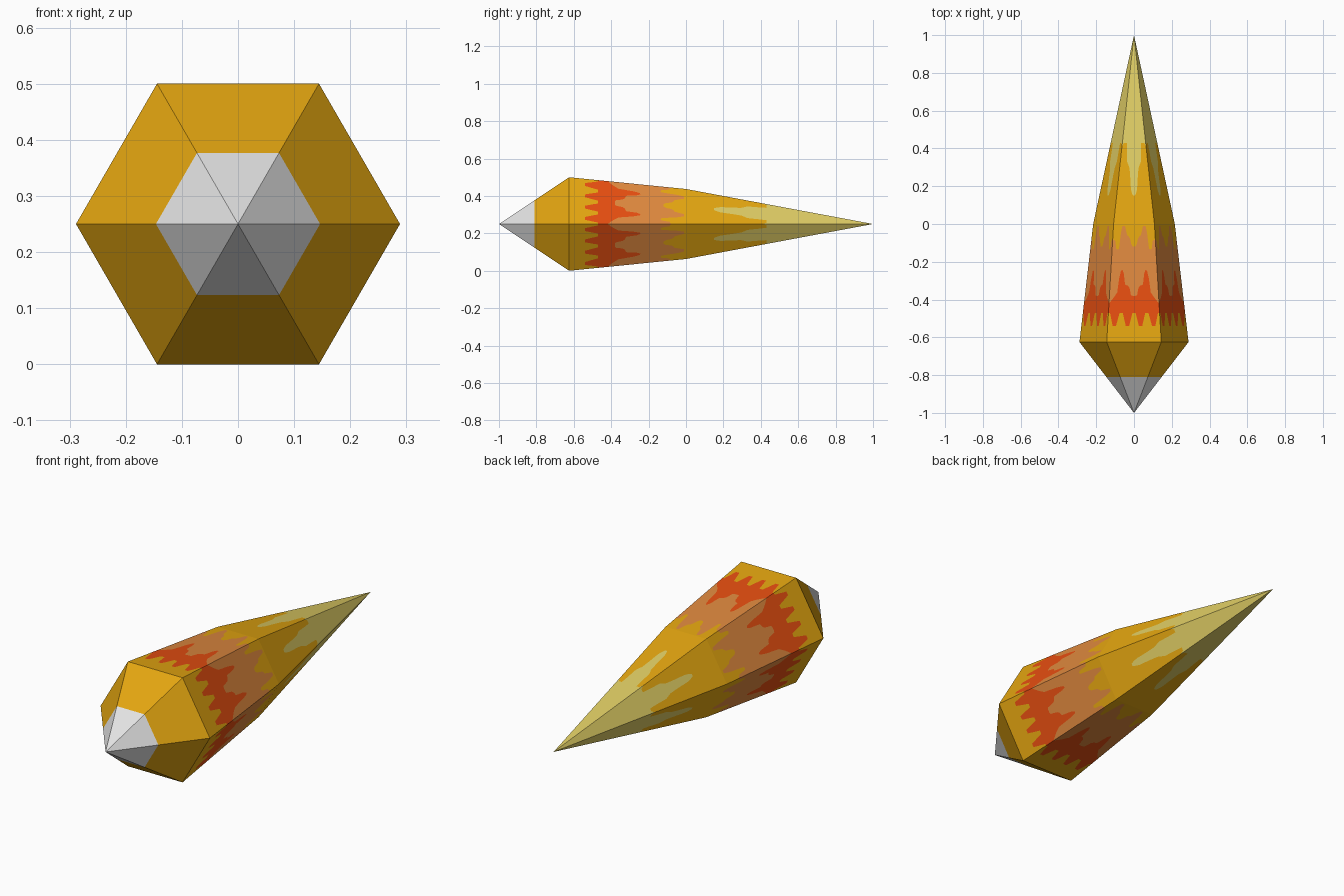
import bpy, bmesh, math
from mathutils import Vector

cube = bpy.data.objects.get("Cube")
if cube:
    bpy.data.objects.remove(cube)

SIDES, COLS = 6, 32
RADIUS, WAIST, MID_Z = 0.2887, 0.216, 0.25
SHOULDER = -0.625


def material(name, rgb):
    linear = [((c / 255 + 0.055) / 1.055) ** 2.4 for c in rgb] + [1]
    m = bpy.data.materials.new(name)
    m.use_nodes = True
    m.diffuse_color = linear
    bsdf = m.node_tree.nodes["Principled BSDF"]
    bsdf.inputs["Base Color"].default_value = linear
    bsdf.inputs["Roughness"].default_value = 0.8
    return m


silver = material("silver", (228, 228, 228))
gold = material("gold", (228, 166, 16))
red = material("red orange", (230, 78, 16))
orange = material("pale orange", (222, 136, 62))
yellow = material("pale yellow", (222, 204, 100))


def radius(y):
    """Radius of the hexagonal section at a given length."""
    if y < SHOULDER:
        return RADIUS * (y + 1) / (SHOULDER + 1)
    if y < 0:
        return RADIUS + (WAIST - RADIUS) * (y - SHOULDER) / -SHOULDER
    return WAIST * (1 - y)


def corner(k):
    a = k * math.tau / SIDES
    return Vector((math.cos(a), 0, math.sin(a)))


def curve(u, keys):
    """Mirrored piecewise profile across one facet."""
    u = min(u, 1 - u)
    for (u0, v0), (u1, v1) in zip(keys, keys[1:]):
        if u <= u1:
            return v0 + (v1 - v0) * (u - u0) / (u1 - u0)
    return keys[-1][1]


# Painted band edges across a facet
RED_END = [(0, -.42), (.09, -.39), (.16, -.36), (.2, -.25), (.27, -.24),
           (.31, -.32), (.4, -.33), (.44, -.38), (.5, -.38)]
ORANGE_END = [(0, -.08), (.07, -.09), (.1, -.14), (.16, -.13), (.2, -.01),
              (.29, -.01), (.33, -.06), (.4, -.07), (.45, -.12), (.5, -.12)]
YELLOW_START = [(0, .41), (.06, .43), (.2, .43), (.25, .33), (.36, .29),
                (.4, .19), (.46, .15), (.5, .15)]


def body_rows(u):
    wave = max(-1, min(1, -1.8 * math.cos(8 * math.pi * u)))
    return [SHOULDER, -0.505 - 0.035 * wave, curve(u, RED_END),
            curve(u, ORANGE_END), 0, curve(u, YELLOW_START), 1]


def nose_rows(u):
    return [-1, -0.81, SHOULDER]


def facet_shell(name, rows, mats):
    """Six flat facets, each divided into columns and coloured bands."""
    bm = bmesh.new()
    for k in range(SIDES):
        grid = []
        for c in range(COLS + 1):
            u = c / COLS
            d = corner(k).lerp(corner(k + 1), u)
            grid.append([bm.verts.new(d * radius(y) + Vector((0, y, MID_Z)))
                         for y in rows(u)])
        for left, right in zip(grid, grid[1:]):
            for i in range(len(left) - 1):
                f = bm.faces.new((left[i], left[i + 1], right[i + 1], right[i]))
                f.material_index = i
    bmesh.ops.remove_doubles(bm, verts=bm.verts, dist=1e-5)
    bm.normal_update()
    # Point every face away from the long axis
    for f in bm.faces:
        p = f.calc_center_median()
        if f.normal.dot(Vector((p.x, 0, p.z - MID_Z))) < 0:
            f.normal_flip()
    mesh = bpy.data.meshes.new(name)
    bm.to_mesh(mesh)
    bm.free()
    for m in mats:
        mesh.materials.append(m)
    obj = bpy.data.objects.new(name, mesh)
    bpy.context.collection.objects.link(obj)


# Short pointed nose and long tapering body
facet_shell("nose", nose_rows, [silver, gold])
facet_shell("body", body_rows, [gold, red, orange, gold, gold, yellow])
